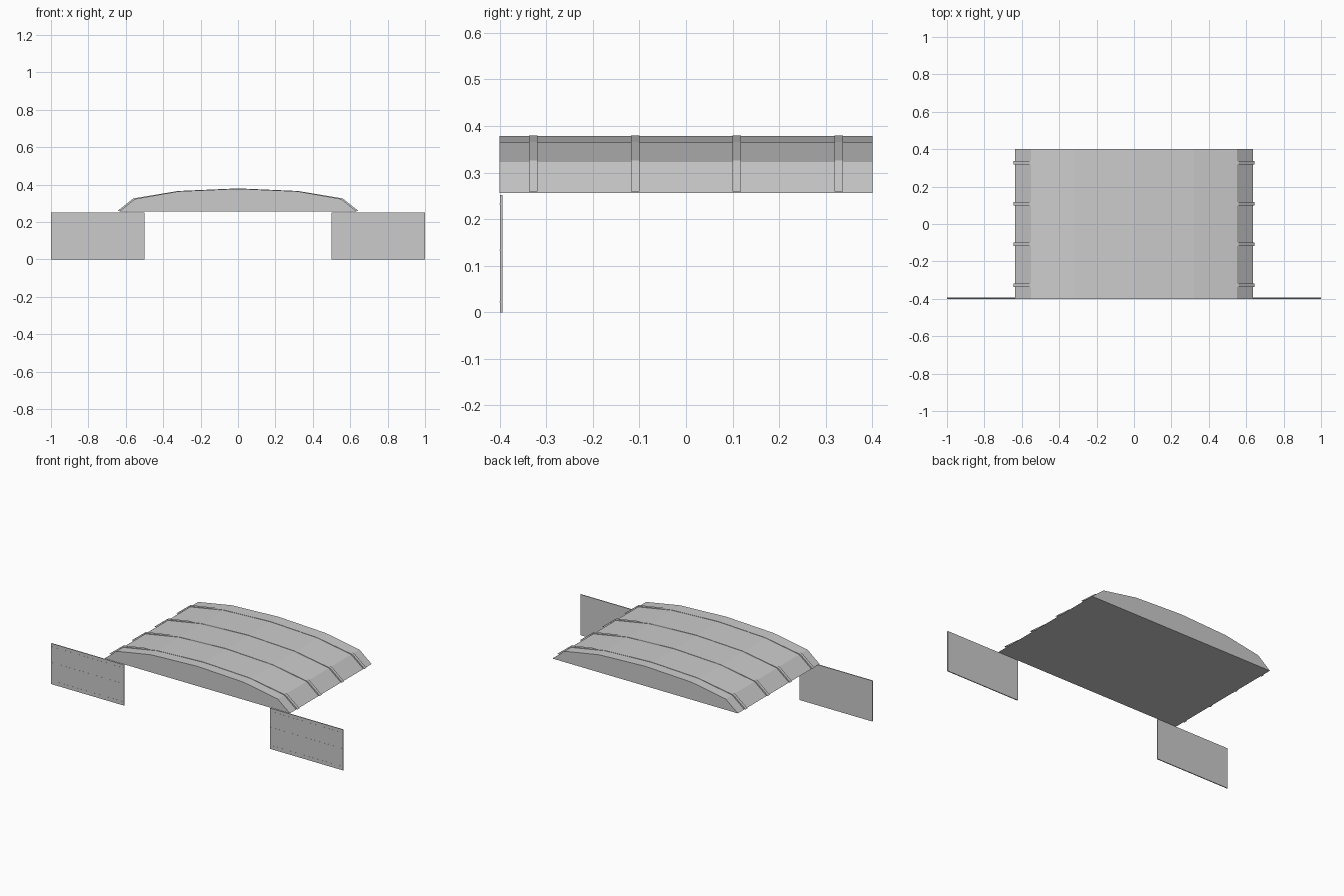
import bpy, bmesh

if "Cube" in bpy.data.objects:
    bpy.data.objects.remove(bpy.data.objects["Cube"])

grey = bpy.data.materials.new("plain grey")
grey.diffuse_color = (0.6, 0.6, 0.6, 1)
grey.use_nodes = True
grey.node_tree.nodes["Principled BSDF"].inputs["Base Color"].default_value = grey.diffuse_color


def finish(name, bm):
    bmesh.ops.recalc_face_normals(bm, faces=bm.faces)
    me = bpy.data.meshes.new(name)
    bm.to_mesh(me)
    bm.free()
    me.materials.append(grey)
    ob = bpy.data.objects.new(name, me)
    bpy.context.collection.objects.link(ob)
    return ob


def extrude_profile(name, half, y0, y1):
    """Mirror a half profile (x, z) across x = 0 and extrude it along y."""
    pts = half + [(-x, z) for x, z in reversed(half) if x > 0]
    bm = bmesh.new()
    face = bm.faces.new([bm.verts.new((x, y0, z)) for x, z in pts])
    ext = bmesh.ops.extrude_face_region(bm, geom=[face])
    moved = [g for g in ext["geom"] if isinstance(g, bmesh.types.BMVert)]
    bmesh.ops.translate(bm, verts=moved, vec=(0, y1 - y0, 0))
    return finish(name, bm)


def box(name, x0, x1, y0, y1, z0, z1):
    bm = bmesh.new()
    bmesh.ops.create_cube(bm, size=1)
    for v in bm.verts:
        v.co = ((x0 + x1) / 2 + v.co.x * (x1 - x0),
                (y0 + y1) / 2 + v.co.y * (y1 - y0),
                (z0 + z1) / 2 + v.co.z * (z1 - z0))
    return finish(name, bm)


# Arched canopy with a flat underside
extrude_profile("canopy", [(0.635, 0.256), (0.552, 0.323), (0.32, 0.364), (0, 0.378)],
                -0.4, 0.4)

# Four slightly raised ribs over the canopy
for y in (-0.328, -0.109, 0.109, 0.328):
    extrude_profile("canopy_rib", [(0.644, 0.259), (0.56, 0.326), (0.32, 0.366), (0, 0.38)],
                    y - 0.009, y + 0.009)

# Front panels with fine horizontal seams
for side, x0 in (("left", -1.0), ("right", 0.5)):
    box(side + "_panel", x0, x0 + 0.5, -0.3995, -0.394, 0, 0.252)
    for z in (0.022, 0.134, 0.232):
        box(side + "_panel_seam", x0, x0 + 0.5, -0.4, -0.398, z - 0.001, z + 0.001)
